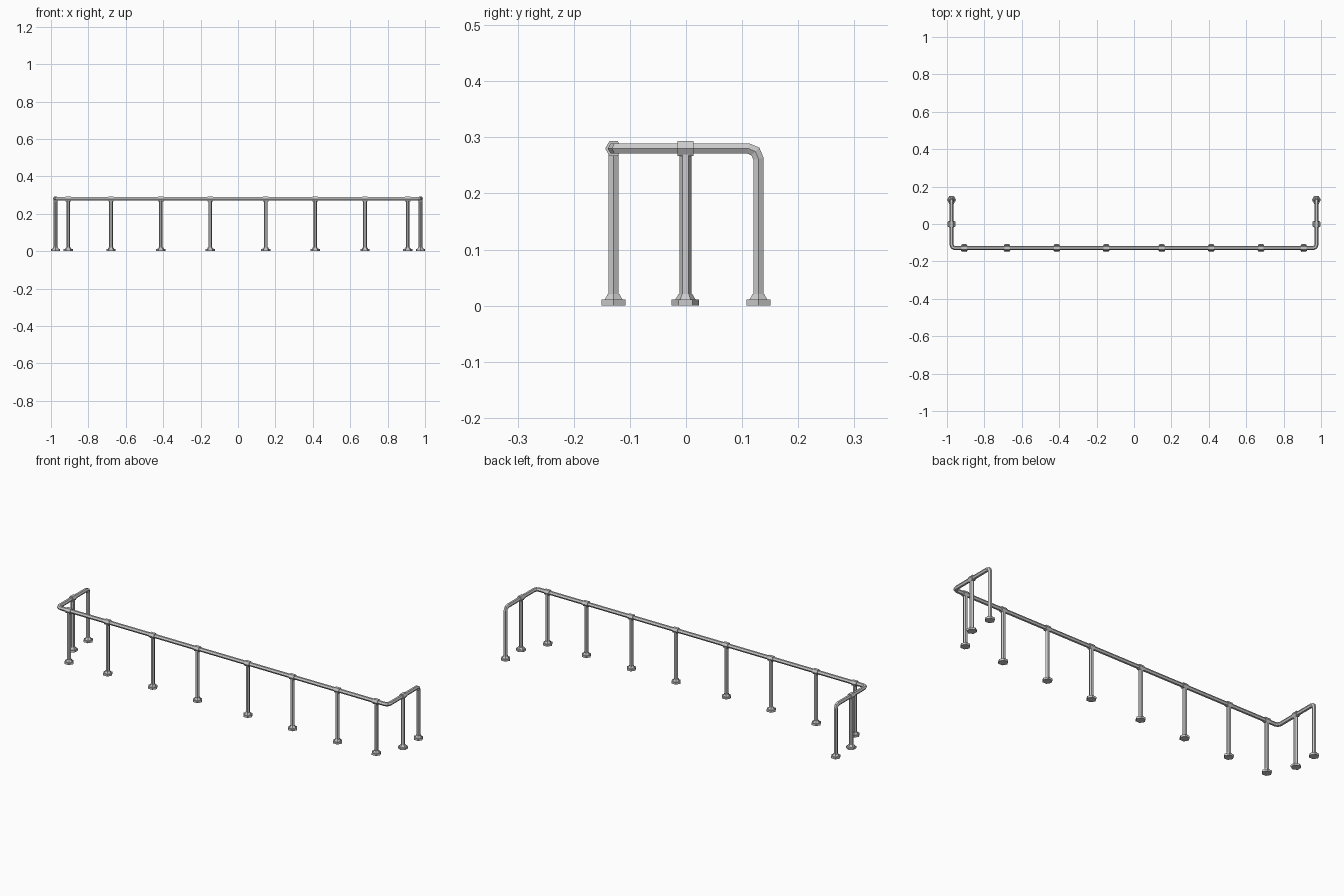
import bpy, bmesh, math
from mathutils import Vector

if "Cube" in bpy.data.objects:
    bpy.data.objects.remove(bpy.data.objects["Cube"])

R = 0.0105            # pipe radius (hexagonal)
X, Y, Z = 0.9755, 0.1290, 0.280


def hexagon(centre, side, axis, radius):
    """Six points round centre, first corner pointing along side."""
    side, axis = Vector(side), Vector(axis)
    up = axis.cross(side)
    return [Vector(centre) + radius * (math.cos(a) * side + math.sin(a) * up)
            for a in (i * math.pi / 3 for i in range(6))]


def loft(name, rings):
    bm = bmesh.new()
    rows = [[bm.verts.new(p) for p in ring] for ring in rings]
    for a, b in zip(rows, rows[1:]):
        for i in range(6):
            j = (i + 1) % 6
            bm.faces.new((a[i], a[j], b[j], b[i]))
    bm.faces.new(rows[0][::-1])
    bm.faces.new(rows[-1])
    bmesh.ops.recalc_face_normals(bm, faces=bm.faces)
    mesh = bpy.data.meshes.new(name)
    bm.to_mesh(mesh)
    bm.free()
    obj = bpy.data.objects.new(name, mesh)
    bpy.context.collection.objects.link(obj)
    return obj


def rounded(corners, r):
    """Replace each inner corner by a three-point bend."""
    pts = [Vector(c) for c in corners]
    path = [pts[0]]
    for a, c, b in zip(pts, pts[1:], pts[2:]):
        u, v = (a - c).normalized(), (b - c).normalized()
        k = r * (1 - math.sqrt(0.5))
        path += [c + u * r, c + (u + v) * k, c + v * r]
    return path + [pts[-1]]


def sweep(name, path, side, radius):
    """Project a hexagon along the path onto each mitre plane."""
    d = (path[1] - path[0]).normalized()
    rings = [hexagon(path[0], side, d, radius)]
    for i in range(1, len(path)):
        d = (path[i] - path[i - 1]).normalized()
        n = d
        if i + 1 < len(path):
            n = (d + (path[i + 1] - path[i]).normalized()).normalized()
        rings.append([v + d * ((path[i] - v).dot(n) / d.dot(n)) for v in rings[-1]])
    return loft(name, rings)


def base(name, x, y, side):
    profile = [(0.0245, 0), (0.0245, 0.0105), (0.0185, 0.0105), (0.0118, 0.021)]
    loft(name, [hexagon((x, y, z), side, (0, 0, 1), r) for r, z in profile])


def support(name, x, y, along):
    """Post, foot and rail collar; along is the rail direction."""
    along = Vector(along)
    across = along.cross(Vector((0, 0, 1)))
    loft(name + "_post", [hexagon((x, y, z), along, (0, 0, 1), R) for z in (0.005, Z)])
    base(name + "_foot", x, y, along)
    c = Vector((x, y, Z))
    loft(name + "_collar", [hexagon(c + along * s, across, along, 0.015)
                            for s in (-0.0145, 0.0145)])


# Continuous handrail including both bent end posts
rail = rounded([(-X, Y, 0.005), (-X, Y, Z), (-X, -Y, Z),
                (X, -Y, Z), (X, Y, Z), (X, Y, 0.005)], 0.018)
sweep("handrail", rail, (1, 0, 0), R)

# Mirrored supports and end feet
for s, label in ((-1, "left"), (1, "right")):
    base(label + "_end_foot", s * X, Y, (1, 0, 0))
    support(label + "_side", s * X, -0.001, (0, 1, 0))
    for i, x in enumerate((0.1485, 0.413, 0.679, 0.9075)):
        support(f"{label}_front_{i + 1}", s * x, -Y, (1, 0, 0))
